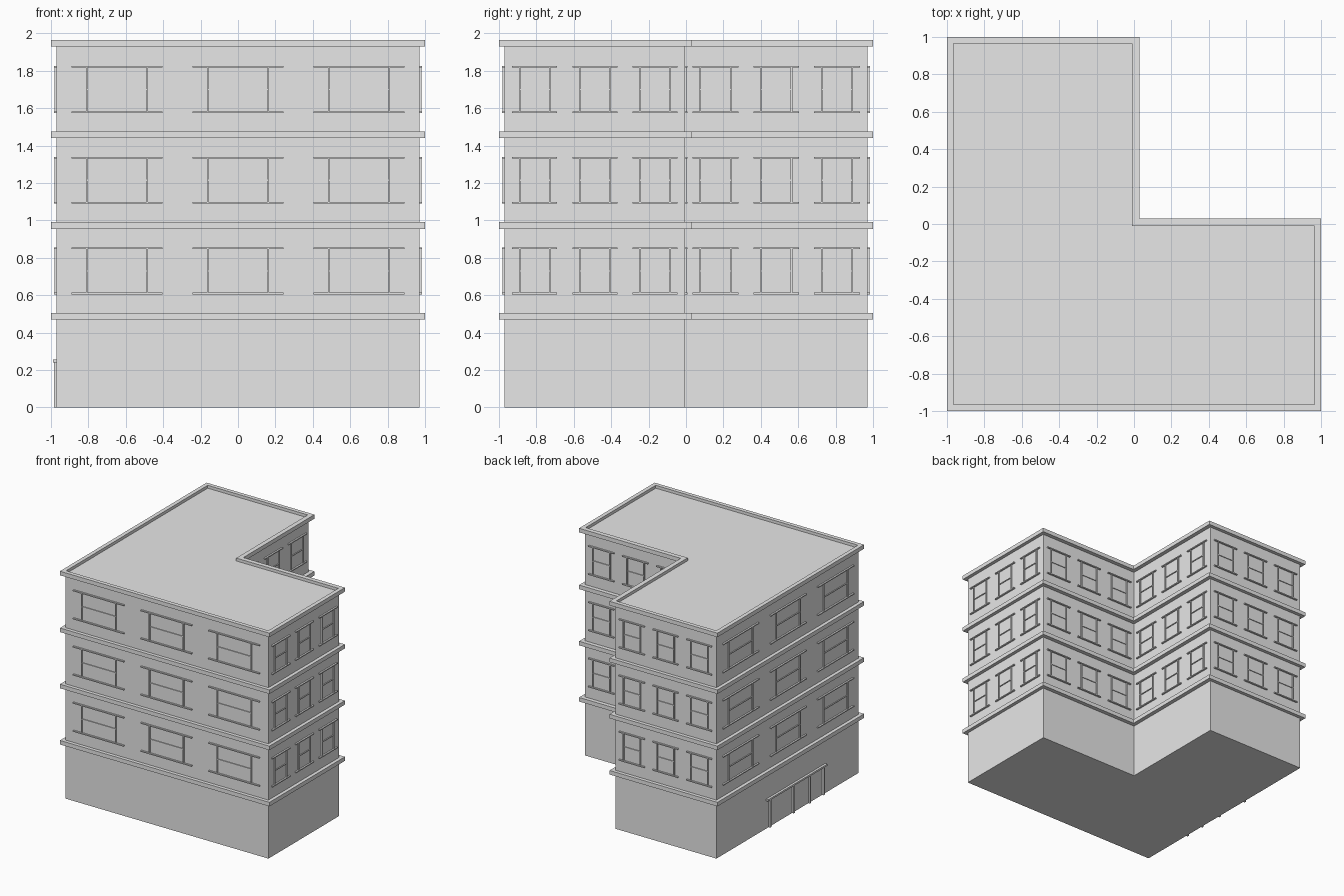
import bpy, bmesh
from mathutils import Vector, Matrix

if "Cube" in bpy.data.objects:
    bpy.data.objects.remove(bpy.data.objects["Cube"])

STONE = bpy.data.materials.new("light_grey")
STONE.diffuse_color = (0.8, 0.8, 0.8, 1)
STONE.use_nodes = True
STONE.node_tree.nodes["Principled BSDF"].inputs["Base Color"].default_value = STONE.diffuse_color


def make_object(name, bm):
    bmesh.ops.recalc_face_normals(bm, faces=bm.faces)
    mesh = bpy.data.meshes.new(name)
    bm.to_mesh(mesh)
    bm.free()
    mesh.materials.append(STONE)
    ob = bpy.data.objects.new(name, mesh)
    bpy.context.collection.objects.link(ob)
    return ob


def outline(e, n):
    """L-shaped plan, counter-clockwise: outer half size e, inner corner at n."""
    return [Vector(p) for p in
            ((-e, -e, 0), (e, -e, 0), (e, n, 0), (n, n, 0), (n, e, 0), (-e, e, 0))]


def prism(name, pts, z0, z1):
    bm = bmesh.new()
    low = [bm.verts.new((p.x, p.y, z0)) for p in pts]
    top = [bm.verts.new((p.x, p.y, z1)) for p in pts]
    bm.faces.new(low)
    bm.faces.new(top)
    for i in range(len(pts)):
        j = (i + 1) % len(pts)
        bm.faces.new((low[i], low[j], top[j], top[i]))
    return make_object(name, bm)


def ring(name, outer, inner, z0, z1):
    """Closed band running round the building with a rectangular section."""
    bm = bmesh.new()
    loops = [[bm.verts.new((p.x, p.y, z)) for p in pts]
             for pts, z in ((outer, z0), (outer, z1), (inner, z1), (inner, z0))]
    for k in range(4):
        a, b = loops[k], loops[(k + 1) % 4]
        for i in range(len(outer)):
            j = (i + 1) % len(outer)
            bm.faces.new((a[i], a[j], b[j], b[i]))
    return make_object(name, bm)


def wall_bar(bm, a, b, along, z0, z1, width, depth):
    """Box standing on the wall a-b, centred at distance 'along' from a."""
    d = (b - a).normalized()
    n = Vector((d.y, -d.x, 0))
    back = 0.004
    c = a + d * along + n * (depth - back) / 2 + Vector((0, 0, (z0 + z1) / 2))
    rot = Matrix((d, n, Vector((0, 0, 1)))).transposed().to_4x4()
    m = Matrix.Translation(c) @ rot @ Matrix.Diagonal((width, depth + back, z1 - z0, 1))
    bmesh.ops.create_cube(bm, size=1, matrix=m)


walls = outline(0.97, -0.005)
ledge = outline(1.0, 0.03)
lip = outline(0.965, -0.01)

# Main body, whose top is the sunken roof
prism("walls_and_roof", walls, 0, 1.94)

# Ledges between the floors and the roof parapet
for i, z in enumerate((0.47, 0.955, 1.44)):
    ring("floor_ledge_%d" % (i + 1), ledge, lip, z, z + 0.035)
ring("roof_parapet", ledge, lip, 1.93, 1.965)

# Three windows per wall on each upper floor, sized from the wall length
for floor in range(3):
    sill = 0.604 + 0.485 * floor
    head = sill + 0.242
    for side in range(6):
        a, b = walls[side], walls[(side + 1) % 6]
        length = (b - a).length
        bm = bmesh.new()
        for k in (1, 3, 5):
            c = length * k / 6
            wall_bar(bm, a, b, c, sill, sill + 0.009, length / 4, 0.014)
            wall_bar(bm, a, b, c, head, head + 0.009, length / 4, 0.014)
            for s in (-1, 1):
                wall_bar(bm, a, b, c + s * length / 12, sill + 0.009, head, 0.009, 0.01)
            wall_bar(bm, a, b, c, sill + 0.122, sill + 0.129, length / 6, 0.007)
        make_object("window_frames_floor_%d_side_%d" % (floor + 1, side + 1), bm)

# Entrance on the left wall: a lintel on four posts
a, b = walls[5], walls[0]
bm = bmesh.new()
wall_bar(bm, a, b, 0.97 + 0.11, 0.24, 0.255, 0.81, 0.02)
for y in (0.25, -0.07, -0.29, -0.48):
    wall_bar(bm, a, b, 0.97 - y, 0, 0.24, 0.016, 0.015)
make_object("entrance_frame", bm)
